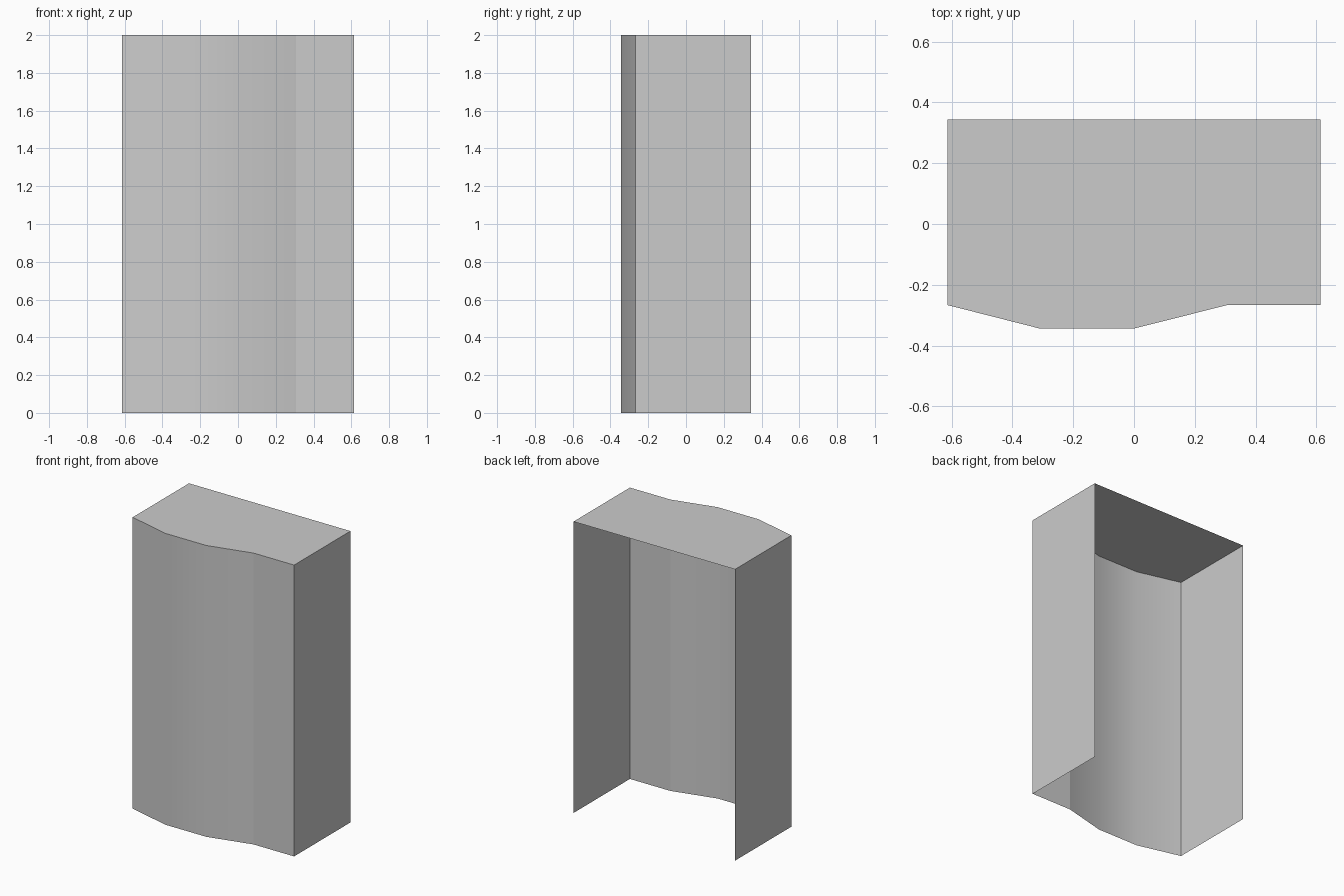
import bpy, bmesh

if "Cube" in bpy.data.objects:
    bpy.data.objects.remove(bpy.data.objects["Cube"])

HEIGHT = 2.0
W, BACK = 0.613, 0.344
# plan of the bowed front, left to right
FRONT = [(-W, -0.267), (-0.31, -0.344), (0.0, -0.344), (0.306, -0.267), (W, -0.267)]


def make_object(name, build):
    bm = bmesh.new()
    build(bm)
    mesh = bpy.data.meshes.new(name)
    bm.to_mesh(mesh)
    bm.free()
    obj = bpy.data.objects.new(name, mesh)
    bpy.context.collection.objects.link(obj)
    return obj


def casing(bm):
    # open-backed, open-bottomed shell: side, bowed front, side, flat top
    plan = [(-W, BACK)] + FRONT + [(W, BACK)]
    low = [bm.verts.new((x, y, 0)) for x, y in plan]
    high = [bm.verts.new((x, y, HEIGHT)) for x, y in plan]
    for i in range(len(plan) - 1):
        wall = bm.faces.new((low[i], low[i + 1], high[i + 1], high[i]))
        wall.smooth = 1 <= i <= 3
    bm.faces.new(high)
    # keep every corner crisp except inside the curved front panel
    for edge in bm.edges:
        edge.smooth = all(f.smooth for f in edge.link_faces)


make_object("casing", casing)
